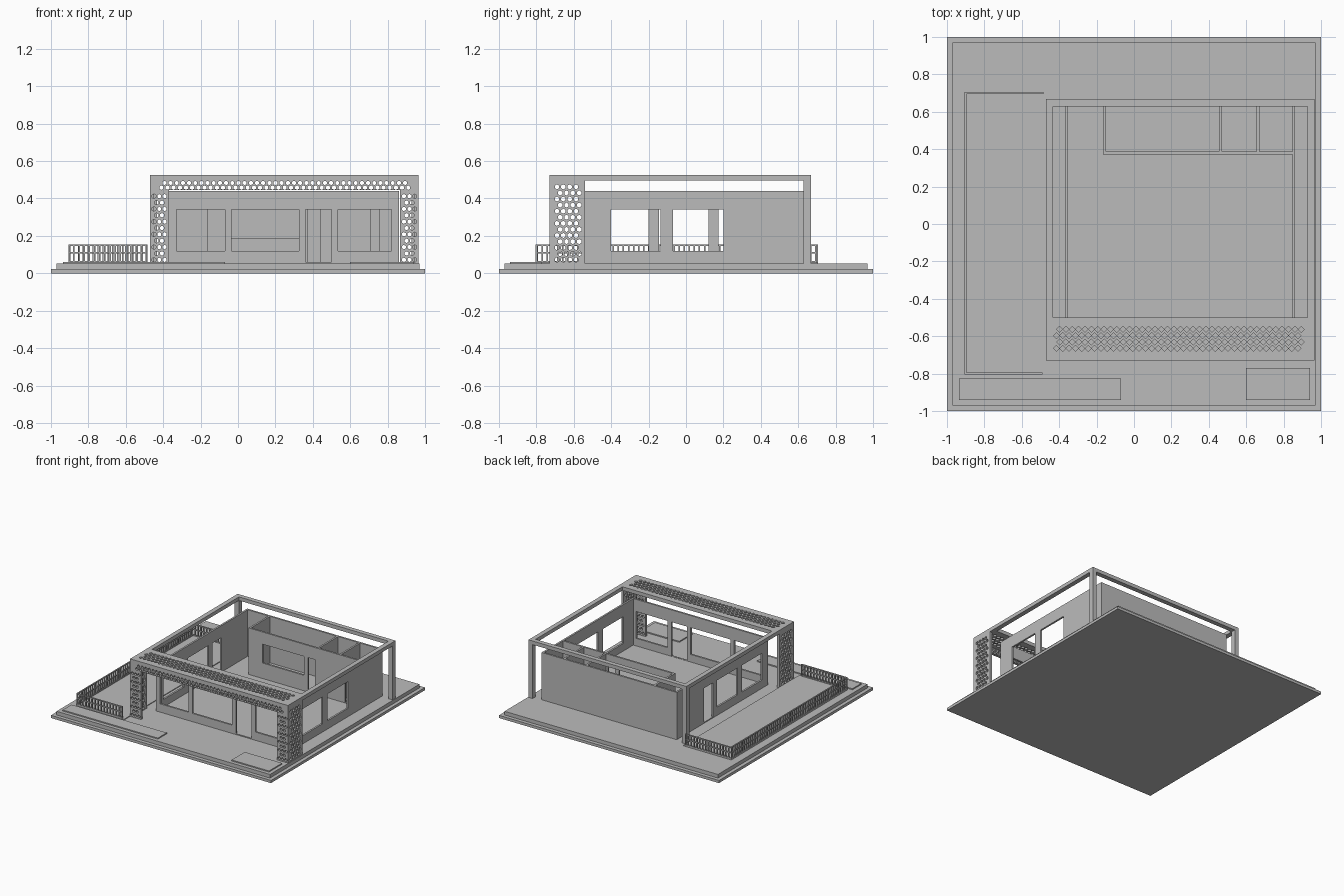
import bpy
import math
from mathutils import Matrix, Vector

old = bpy.data.objects.get("Cube")
if old:
    bpy.data.objects.remove(old, do_unlink=True)

GREY = (0.5, 0.5, 0.5, 1)
mat = bpy.data.materials.new("plain grey")
mat.use_nodes = True
mat.diffuse_color = GREY
mat.node_tree.nodes["Principled BSDF"].inputs["Base Color"].default_value = GREY

AXES = {"x": ((1, 0, 0), (0, 0, 1)),   # panel running along x, standing
        "y": ((0, 1, 0), (0, 0, 1)),   # panel running along y, standing
        "z": ((1, 0, 0), (0, 1, 0))}   # flat panel


def rect(u0, u1, v0, v1):
    return [(u0, v0), (u1, v0), (u1, v1), (u0, v1)]


def ngon(cu, cv, r, n):
    return [(cu + r * math.sin(i * math.tau / n), cv + r * math.cos(i * math.tau / n))
            for i in range(n)]


def panel(name, axis, lo, hi, outline, holes=()):
    """Flat sheet with holes, from lo to hi along its normal."""
    curve = bpy.data.curves.new(name, "CURVE")
    curve.dimensions = "2D"
    curve.fill_mode = "BOTH"
    curve.extrude = (hi - lo) / 2
    for loop in [outline, *holes]:
        spline = curve.splines.new("POLY")
        spline.points.add(len(loop) - 1)
        for point, (u, v) in zip(spline.points, loop):
            point.co = (u, v, 0, 1)
        spline.use_cyclic_u = True
    temp = bpy.data.objects.new(name, curve)
    bpy.context.collection.objects.link(temp)
    mesh = bpy.data.meshes.new_from_object(temp.evaluated_get(bpy.context.evaluated_depsgraph_get()))
    bpy.data.objects.remove(temp, do_unlink=True)
    u, v = (Vector(a) for a in AXES[axis])
    n = u.cross(v)
    place = Matrix((u, v, n)).transposed().to_4x4()
    place.translation = Vector(abs(c) for c in n) * (lo + hi) / 2
    mesh.transform(place)
    mesh.materials.clear()
    mesh.materials.append(mat)
    for poly in mesh.polygons:
        poly.use_smooth = False
        poly.material_index = 0
    obj = bpy.data.objects.new(name, mesh)
    bpy.context.collection.objects.link(obj)


def box(name, x0, x1, y0, y1, z0, z1):
    panel(name, "z", z0, z1, rect(x0, x1, y0, y1))


def lattice(u0, u1, v0, rows, step, row_step, r, sides):
    """Staggered rows of holes whose centres fill u0..u1."""
    holes = []
    for row in range(rows):
        u = u0 + (row % 2) * step / 2
        while u <= u1 + 0.001:
            holes.append(ngon(u, v0 + row * row_step, r, sides))
            u += step
    return holes


# Ground slabs and thin paving
box("lower_slab", -1, 1, -1, 1, 0, 0.022)
box("upper_slab", -0.97, 0.97, -0.97, 0.97, 0.022, 0.052)
box("front_paving_right", -0.935, -0.07, -0.94, -0.825, 0.052, 0.061)
box("front_paving_left", 0.6, 0.94, -0.94, -0.77, 0.052, 0.061)
box("terrace_floor", -0.905, -0.47, -0.805, 0.705, 0.052, 0.058)
box("house_floor", -0.365, 0.86, -0.54, 0.63, 0.052, 0.058)

# Outer walls with window and door openings
T = 0.015
BASE, TOP = 0.05, 0.44
SILL, HEAD, FLOOR = 0.12, 0.34, 0.06
L, R, FRONT, BACK = 0.862, -0.368, -0.54, 0.645
panel("front_wall", "x", FRONT, FRONT + T, rect(R, L, BASE, TOP),
      [rect(-0.33, -0.07, SILL, HEAD), rect(-0.035, 0.325, SILL, HEAD),
       rect(0.36, 0.5, FLOOR, HEAD), rect(0.535, 0.82, SILL, HEAD)])
panel("back_wall", "x", BACK - T, BACK, rect(R, L, BASE, TOP))
panel("left_wall", "y", L - T, L, rect(FRONT + T, BACK - T, BASE, TOP),
      [rect(-0.4, -0.135, SILL, HEAD), rect(-0.07, 0.2, SILL, HEAD)])
panel("right_wall", "y", R, R + T, rect(FRONT + T, BACK - T, BASE, TOP),
      [rect(-0.46, -0.2, SILL, HEAD), rect(-0.145, 0.12, SILL, HEAD),
       rect(0.175, 0.29, FLOOR, HEAD)])

# Rooms along the back
panel("inner_wall", "x", 0.372, 0.372 + T, rect(-0.165, L - T, BASE, TOP),
      [rect(-0.04, 0.34, 0.185, HEAD), rect(0.375, 0.44, FLOOR, HEAD),
       rect(0.71, 0.755, FLOOR, HEAD)])
for i, x in enumerate((-0.165, 0.455, 0.655)):
    panel(f"room_divider_{i + 1}", "y", x, x + T, rect(0.372 + T, BACK - T, BASE, TOP))

# Perforated portal in front: front sheet, two side sheets
X0, X1, Y0, Y1 = -0.47, 0.965, -0.73, 0.667
RIM, ROOF = 0.495, 0.525
IN0, IN1, LINTEL = X0 + 0.1, X1 - 0.1, 0.445
S = 0.034
front_holes = lattice(-0.41, 0.91, 0.458, 2, 0.033, 0.025, 0.012, 6)
for start in (X0 + 0.02, X1 - 0.078):
    front_holes += lattice(start, start + 0.058, 0.072, 11, 0.029, S, 0.012, 6)
panel("portal_front", "x", Y0, Y0 + 0.02,
      [(X0, BASE), (IN0, BASE), (IN0, LINTEL), (IN1, LINTEL),
       (IN1, BASE), (X1, BASE), (X1, ROOF), (X0, ROOF)], front_holes)
for side, x in (("right", X0), ("left", X1 - 0.02)):
    panel(f"portal_{side}_side", "y", x, x + 0.02, rect(Y0 + 0.02, -0.54, BASE, RIM),
          lattice(-0.69, -0.56, 0.072, 13, S, 0.0325, 0.0135, 6))

# Roof ring with perforated front strip, carried by rear posts
RAIL = 0.038
panel("roof_front_strip", "z", RIM, ROOF, rect(X0, X1, Y0 + 0.02, -0.5),
      lattice(-0.415, 0.91, -0.665, 4, S, S, 0.016, 4))
box("roof_back_rail", X0, X1, Y1 - RAIL, Y1, RIM, ROOF)
for side, x in (("right", X0), ("left", X1 - RAIL)):
    box(f"roof_{side}_rail", x, x + RAIL, -0.5, Y1 - RAIL, RIM, ROOF)
    box(f"rear_{side}_post", x, x + RAIL, Y1 - RAIL, Y1, BASE, RIM)


# Terrace fence: two rows of upright cells
def fence(name, axis, at, u0, u1):
    count = round((u1 - u0) / 0.027)
    step = (u1 - u0) / count
    cells = [rect(u0 + i * step + 0.004, u0 + (i + 1) * step - 0.004, v0, v1)
             for i in range(count) for v0, v1 in ((0.066, 0.105), (0.113, 0.147))]
    panel(name, axis, at, at + 0.01, rect(u0, u1, BASE, 0.155), cells)


fence("fence_side", "y", -0.905, -0.795, 0.695)
fence("fence_front", "x", -0.805, -0.905, -0.49)
fence("fence_back", "x", 0.695, -0.905, -0.485)
